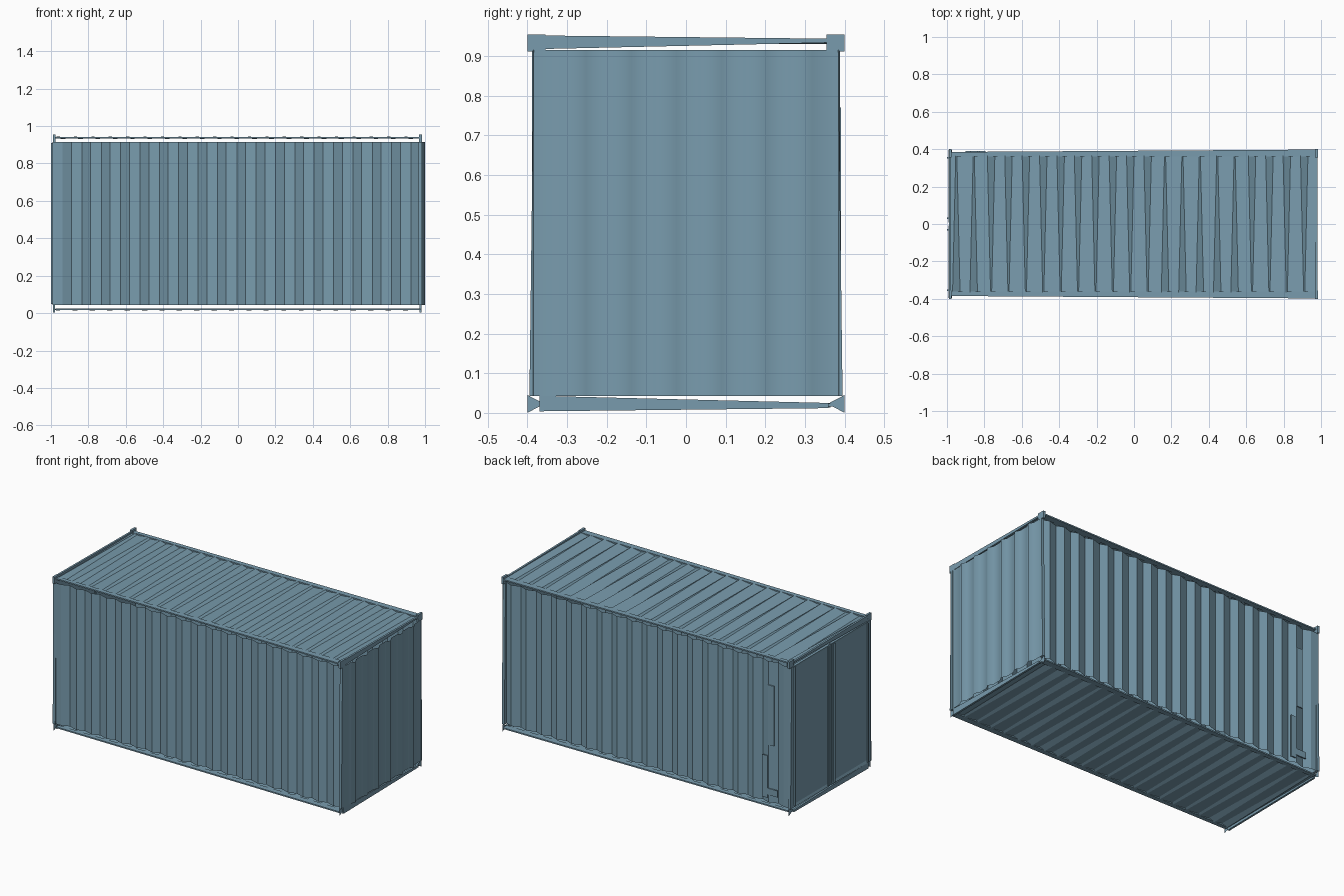
import bpy
import bmesh
from math import radians
from mathutils import Vector

cube = bpy.data.objects.get("Cube")
if cube:
    bpy.data.objects.remove(cube, do_unlink=True)

paint = bpy.data.materials.new("blue_grey_paint")
paint.use_nodes = True
COLOUR = (0.19, 0.33, 0.42, 1)
paint.diffuse_color = COLOUR
paint.node_tree.nodes["Principled BSDF"].inputs["Base Color"].default_value = COLOUR

CENTRE = Vector((0, 0, 0.47))
FLOOR, EAVE = 0.043, 0.915


def finish(name, bm, smooth=False):
    mesh = bpy.data.meshes.new(name)
    for face in bm.faces:
        face.smooth = smooth
    bm.to_mesh(mesh)
    bm.free()
    mesh.materials.append(paint)
    obj = bpy.data.objects.new(name, mesh)
    bpy.context.collection.objects.link(obj)
    return obj


def sheet(name, first, second, smooth=False):
    """Folded sheet between two polylines, facing away from the middle."""
    bm = bmesh.new()
    a = [bm.verts.new(p) for p in first]
    b = [bm.verts.new(p) for p in second]
    for i in range(len(a) - 1):
        face = bm.faces.new((a[i], a[i + 1], b[i + 1], b[i]))
        face.normal_update()
        if face.normal.dot(face.calc_center_median() - CENTRE) < 0:
            face.normal_flip()
    return finish(name, bm, smooth)


def beam(name, start, end):
    """Tapered bar between two rectangles, each given as (low corner, high corner).
    The rectangles are flat along the bar's longest direction."""
    span = Vector(end[0]) - Vector(start[0])
    axis = max(range(3), key=lambda i: abs(span[i]))
    u, v = [i for i in range(3) if i != axis]
    bm = bmesh.new()
    for lo, hi in (start, end):
        for cu, cv in ((0, 0), (1, 0), (1, 1), (0, 1)):
            p = [0, 0, 0]
            p[axis] = lo[axis]
            p[u] = (lo, hi)[cu][u]
            p[v] = (lo, hi)[cv][v]
            bm.verts.new(p)
    bmesh.ops.convex_hull(bm, input=bm.verts[:])
    bmesh.ops.dissolve_limit(bm, angle_limit=radians(1), verts=bm.verts[:], edges=bm.edges[:])
    return finish(name, bm)


def box(name, lo, hi):
    bm = bmesh.new()
    bmesh.ops.create_cube(bm, size=1)
    for vert in bm.verts:
        vert.co = [lo[i] + (vert.co[i] + 0.5) * (hi[i] - lo[i]) for i in range(3)]
    return finish(name, bm)


# Pleated side walls
for side, name in ((-1, "front_wall"), (1, "back_wall")):
    line = [(-0.993, 0.388)]
    for k in range(19):
        x = -0.938 + 0.1035 * k
        line += [(x, 0.388), (x + 0.047, 0.37)]
    line.append((0.985, 0.386))
    sheet(name, [(x, side * y, FLOOR) for x, y in line],
          [(x, side * y, EAVE) for x, y in line])

# Ribbed end wall
line = [(0.982, -0.372)]
for k in range(6):
    y = -0.28 + 0.114 * k
    line += [(0.984, y - 0.028), (1.0, y), (0.984, y + 0.028)]
line.append((0.982, 0.372))
sheet("end_wall", [(x, y, FLOOR) for x, y in line], [(x, y, EAVE) for x, y in line], True)


# Roof and floor sheets with tapering folds
def tapered_sheet(name, high, low):
    edges = {-0.365: [], 0.365: []}
    for y, line in edges.items():
        line.append((-0.99, y, low))
        for k in range(21):
            x = -0.95 + 0.093 * k
            wide_front = k < 2 or 11 < k < 17
            half = 0.02 if wide_front == (y < 0) else 0.003
            line += [(x - half, y, high), (x + half, y, low)]
        line.append((0.98, y, high))
    sheet(name, *edges.values())


tapered_sheet("roof", 0.943, 0.931)
tapered_sheet("floor", 0.014, 0.025)

# Long rails along the sides
for side, label in ((-1, "front"), (1, "back")):
    for level, z in (("top", 0.934), ("bottom", 0.016)):
        ys = sorted((side * 0.36, side * 0.385))
        ye = sorted((side * 0.36, side * 0.398))
        beam(f"{label}_{level}_rail",
             ((-0.975, ys[0], z), (-0.975, ys[1], z + 0.008)),
             ((0.975, ye[0], z), (0.975, ye[1], z + 0.008)))

# End rails that narrow towards the back
for x, label in ((-0.99, "door"), (0.97, "end")):
    beam(f"{label}_top_rail", ((x, -0.36, 0.918), (x + 0.012, -0.36, 0.952)),
         ((x, 0.36, 0.934), (x + 0.012, 0.36, 0.944)))
    beam(f"{label}_bottom_rail", ((x, -0.37, 0.004), (x + 0.012, -0.37, 0.043)),
         ((x, 0.36, 0.012), (x + 0.012, 0.36, 0.025)))

# Corner posts and corner blocks
for x, end in ((-0.992, "door"), (0.966, "end")):
    for side, label in ((-1, "front"), (1, "back")):
        low = sorted((side * 0.37, side * 0.395))
        top = sorted((side * 0.37, side * 0.384))
        beam(f"{end}_{label}_post", ((x, low[0], FLOOR), (x + 0.018, low[1], FLOOR)),
             ((x, top[0], EAVE), (x + 0.018, top[1], EAVE)))
        ys = sorted((side * 0.355, side * 0.4))
        box(f"{end}_{label}_top_corner", (x + 0.003, ys[0], 0.912), (x + 0.017, ys[1], 0.955))
        inner = sorted((side * 0.36, side * 0.366))
        tip = (inner[0] + inner[1]) / 2
        sheet(f"{end}_{label}_bottom_corner",
              [(x + 0.009, tip, 0.02), (x + 0.009, side * 0.4, 0)],
              [(x + 0.009, tip, 0.026), (x + 0.009, side * 0.4, 0.045)])

# Pair of doors with inset panels
for side, label in ((-1, "right"), (1, "left")):
    ys = sorted((side * 0.008, side * 0.37))
    door = box(f"{label}_door", (-0.992, ys[0], FLOOR), (-0.975, ys[1], EAVE))
    bm = bmesh.new()
    bm.from_mesh(door.data)
    outer = [f for f in bm.faces if f.normal.x < -0.9]
    bmesh.ops.inset_region(bm, faces=outer, thickness=0.022, depth=-0.006)
    bm.to_mesh(door.data)
    bm.free()
    for n, y in enumerate((0.03, 0.355)):
        box(f"{label}_door_lock_rod_{n + 1}", (-1.0, side * y - 0.004, 0.05),
            (-0.992, side * y + 0.004, 0.91))
box("door_seal", (-0.988, -0.008, FLOOR), (-0.98, 0.008, EAVE))

# Plates on the side walls near the doors
box("marking_plate", (-0.875, 0.384, 0.4), (-0.835, 0.391, 0.77))
box("lower_plate", (-0.83, 0.384, 0.07), (-0.795, 0.391, 0.33))
box("vent_plate", (-0.9, 0.384, 0.09), (-0.83, 0.391, 0.13))
